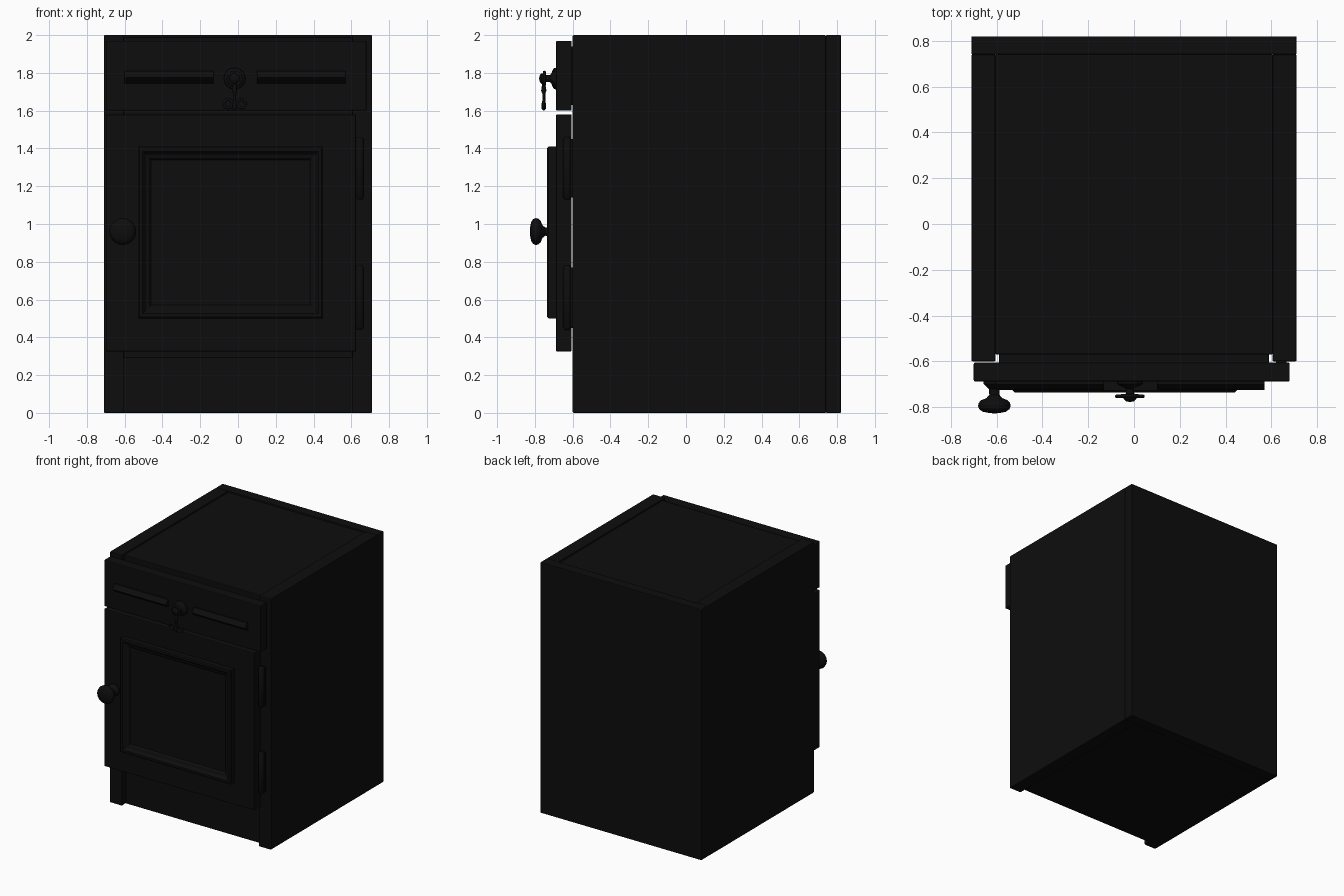
import bpy, bmesh
from math import pi, cos, sin
from mathutils import Matrix, Vector

if "Cube" in bpy.data.objects:
    bpy.data.objects.remove(bpy.data.objects["Cube"])

black = bpy.data.materials.new("black_paint")
black.diffuse_color = (0.004, 0.004, 0.004, 1)
black.use_nodes = True
black.node_tree.nodes["Principled BSDF"].inputs["Base Color"].default_value = black.diffuse_color


def finish(name, bm, bevel=0, smooth=False):
    bmesh.ops.recalc_face_normals(bm, faces=bm.faces)
    me = bpy.data.meshes.new(name)
    bm.to_mesh(me)
    bm.free()
    ob = bpy.data.objects.new(name, me)
    bpy.context.collection.objects.link(ob)
    me.materials.append(black)
    if bevel:
        m = ob.modifiers.new("bevel", 'BEVEL')
        m.width, m.segments = bevel, 2
    if smooth:
        bpy.ops.object.select_all(action='DESELECT')
        ob.select_set(True)
        bpy.context.view_layer.objects.active = ob
        bpy.ops.object.shade_smooth_by_angle(angle=0.7)
    return ob


def box(name, x, y, z, bevel=0.005):
    bm = bmesh.new()
    size = Vector((x[1] - x[0], y[1] - y[0], z[1] - z[0]))
    mid = Vector((sum(x) / 2, sum(y) / 2, sum(z) / 2))
    bmesh.ops.create_cube(bm, size=1, matrix=Matrix.Translation(mid) @ Matrix.Diagonal((*size, 1)))
    return finish(name, bm, bevel)


def lathe(name, origin, profile, axis='Y', n=32):
    """Spin (radius, distance) points; Y runs toward the front, Z runs up."""
    bm = bmesh.new()
    rings = []
    for r, d in profile:
        ring = []
        for i in range(n):
            a = 2 * pi * i / n
            p = (r * cos(a), -d, r * sin(a)) if axis == 'Y' else (r * cos(a), r * sin(a), d)
            ring.append(bm.verts.new(Vector(origin) + Vector(p)))
        rings.append(ring)
    for a, b in zip(rings, rings[1:]):
        for i in range(n):
            j = (i + 1) % n
            bm.faces.new((a[i], a[j], b[j], b[i]))
    bm.faces.new(rings[0])
    bm.faces.new(rings[-1])
    return finish(name, bm, smooth=True)


def ring(name, centre, R, r, n=28, k=10):
    bm = bmesh.new()
    v = [[bm.verts.new((centre[0] + (R + r * cos(2 * pi * j / k)) * cos(2 * pi * i / n),
                        centre[1] + r * sin(2 * pi * j / k),
                        centre[2] + (R + r * cos(2 * pi * j / k)) * sin(2 * pi * i / n)))
          for j in range(k)] for i in range(n)]
    for i in range(n):
        for j in range(k):
            a, b = v[i], v[(i + 1) % n]
            bm.faces.new((a[j], a[(j + 1) % k], b[(j + 1) % k], b[j]))
    return finish(name, bm, smooth=True)


# Carcass
box("side_panel_left", (-0.71, -0.605), (-0.60, 0.74), (0, 2))
box("side_panel_right", (0.605, 0.71), (-0.60, 0.74), (0, 2))
box("back_panel", (-0.71, 0.71), (0.74, 0.82), (0, 2))
box("carcass_and_top", (-0.606, 0.606), (-0.57, 0.741), (0.29, 1.99))
box("kick_board", (-0.606, 0.606), (-0.55, 0.741), (0, 0.295), 0.003)

# Drawer and door slabs
box("drawer_front", (-0.70, 0.68), (-0.688, -0.605), (1.60, 1.97), 0.006)
box("drawer_box", (-0.59, 0.59), (-0.62, -0.50), (1.63, 1.94))
box("door", (-0.70, 0.625), (-0.688, -0.605), (0.325, 1.58), 0.006)

# Mitred door moulding: the same profile stepped inward around a rectangle
bm = bmesh.new()
loops = []
for inset, y in ((0, -0.68), (0, -0.727), (0.008, -0.735), (0.025, -0.735),
                 (0.042, -0.715), (0.06, -0.71), (0.07, -0.698)):
    x0, x1, z0, z1 = -0.53 + inset, 0.45 - inset, 0.50 + inset, 1.41 - inset
    loops.append([bm.verts.new((x, y, z)) for x, z in ((x0, z0), (x1, z0), (x1, z1), (x0, z1))])
for a, b in zip(loops, loops[1:]):
    for i in range(4):
        j = (i + 1) % 4
        bm.faces.new((a[i], a[j], b[j], b[i]))
bm.faces.new(loops[0])
bm.faces.new(loops[-1])
finish("door_moulding", bm)

# Drawer trim bars, extruded profile
for name, x0, x1 in (("drawer_trim_left", -0.60, -0.13), ("drawer_trim_right", 0.10, 0.57)):
    bm = bmesh.new()
    prof = ((-0.68, 1.81), (-0.70, 1.81), (-0.725, 1.775), (-0.715, 1.765), (-0.69, 1.745), (-0.68, 1.745))
    a = [bm.verts.new((x0, y, z)) for y, z in prof]
    b = [bm.verts.new((x1, y, z)) for y, z in prof]
    for i in range(6):
        j = (i + 1) % 6
        bm.faces.new((a[i], a[j], b[j], b[i]))
    bm.faces.new(a)
    bm.faces.new(b)
    finish(name, bm)

# Hinge barrels
for name, z0, z1 in (("hinge_lower", 0.44, 0.78), ("hinge_upper", 1.13, 1.46)):
    lathe(name, (0.645, -0.628, 0), ((0.012, z0), (0.022, z0 + 0.012), (0.022, z1 - 0.012), (0.012, z1)), 'Z', 16)
    box(name + "_leaf", (0.62, 0.665), (-0.612, -0.595), (z0 + 0.01, z1 - 0.01), 0.002)

# Door knob
lathe("door_knob", (-0.61, -0.68, 0.96),
      ((0.048, 0), (0.048, 0.018), (0.038, 0.027), (0.024, 0.04), (0.022, 0.066), (0.034, 0.08),
       (0.058, 0.09), (0.069, 0.102), (0.071, 0.115), (0.066, 0.129), (0.05, 0.14), (0.02, 0.146), (0.004, 0.147)))

# Drop pull on the drawer: rosette, post, hanging drop and scrolls
cx = -0.018
lathe("pull_rosette", (cx, -0.68, 1.77),
      ((0.058, 0), (0.056, 0.018), (0.045, 0.026), (0.028, 0.032), (0.018, 0.04), (0.018, 0.06),
       (0.028, 0.068), (0.028, 0.084), (0.018, 0.094), (0.004, 0.097)))
ring("pull_loop", (cx, -0.75, 1.77), 0.034, 0.008)
lathe("pull_drop", (cx, -0.753, 0),
      ((0.003, 1.60), (0.011, 1.61), (0.013, 1.63), (0.008, 1.65), (0.008, 1.69),
       (0.014, 1.705), (0.012, 1.72), (0.007, 1.745)), 'Z', 16)
for side, sx in (("left", -1), ("right", 1)):
    ring("pull_scroll_" + side, (cx + sx * 0.035, -0.753, 1.637), 0.022, 0.008)
